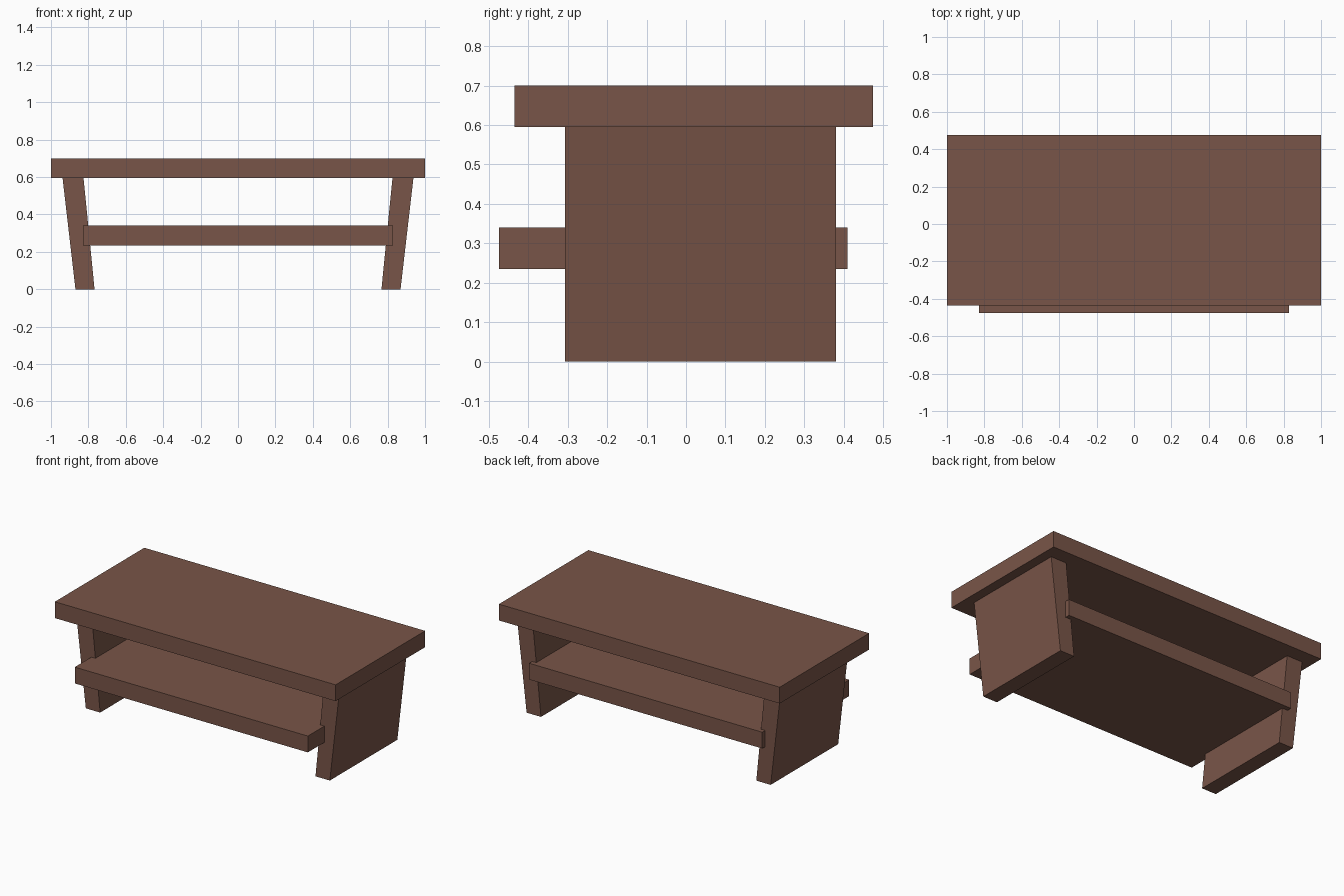
import bpy

if "Cube" in bpy.data.objects:
    bpy.data.objects.remove(bpy.data.objects["Cube"])

wood = bpy.data.materials.new("brown wood")
wood.diffuse_color = (0.191, 0.091, 0.065, 1)
wood.use_nodes = True
wood.node_tree.nodes["Principled BSDF"].inputs["Base Color"].default_value = wood.diffuse_color


def slab(name, bottom, top, y, z):
    """Flat-sided board: x range at the bottom and top, shared y and z ranges."""
    verts = [(x, yy, zz) for zz, xs in zip(z, (bottom, top))
             for x, yy in ((xs[0], y[0]), (xs[1], y[0]), (xs[1], y[1]), (xs[0], y[1]))]
    faces = [(3, 2, 1, 0), (4, 5, 6, 7)]
    faces += [(i, (i + 1) % 4, (i + 1) % 4 + 4, i + 4) for i in range(4)]
    mesh = bpy.data.meshes.new(name)
    mesh.from_pydata(verts, [], faces)
    mesh.materials.append(wood)
    obj = bpy.data.objects.new(name, mesh)
    bpy.context.collection.objects.link(obj)
    return obj


# Table top
slab("table_top", (-1, 1), (-1, 1), (-0.435, 0.475), (0.595, 0.70))

# Lower shelf, sticking out at the front
slab("lower_shelf", (-0.83, 0.83), (-0.83, 0.83), (-0.475, 0.41), (0.235, 0.34))

# Slanted panel legs, mirrored left and right
legs = slab("panel_legs", (0.767, 0.869), (0.826, 0.938), (-0.307, 0.38), (0, 0.595))
legs.modifiers.new("mirror", 'MIRROR').use_axis = (True, False, False)
